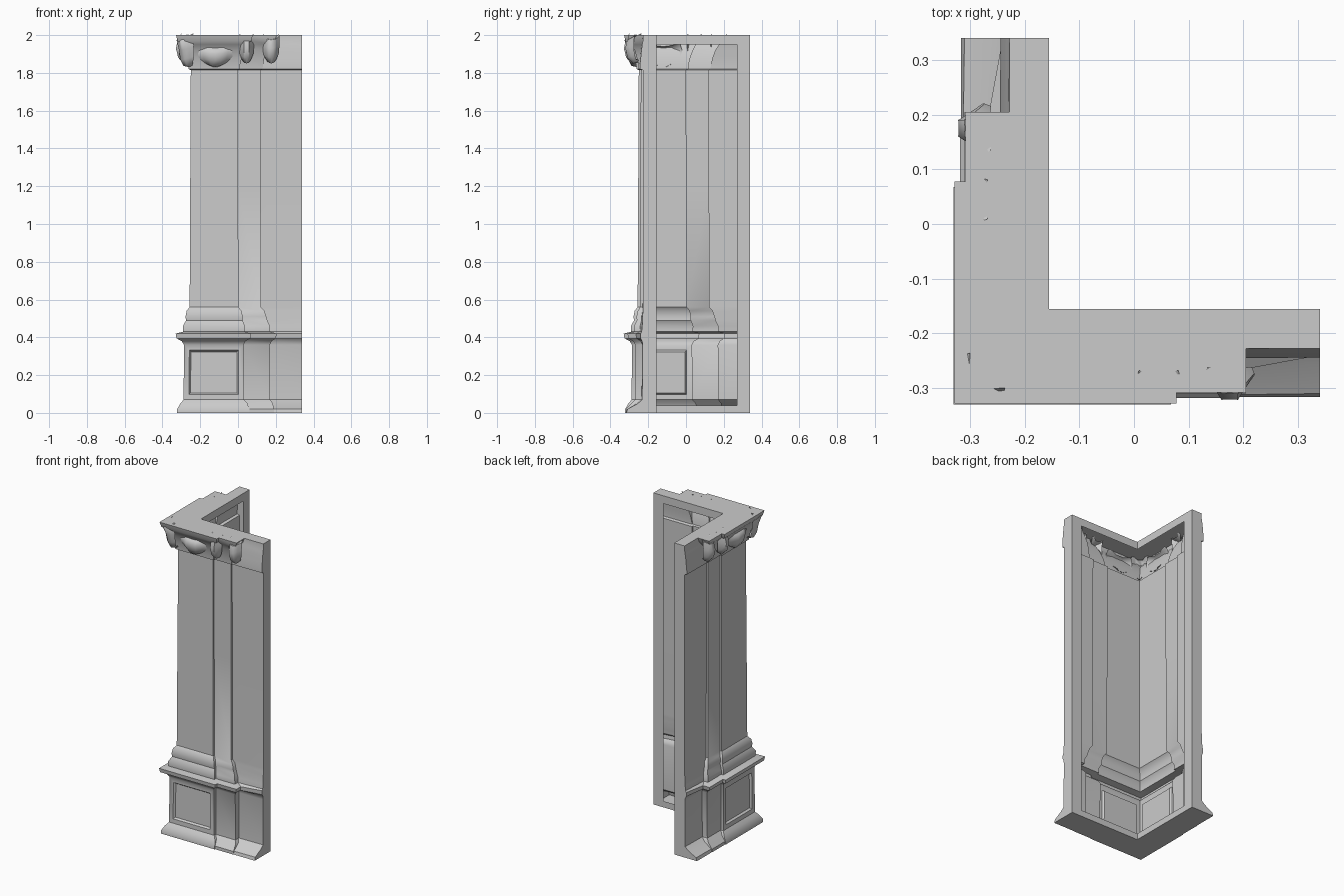
import bpy, bmesh, math
from mathutils import Vector

if "Cube" in bpy.data.objects:
    bpy.data.objects.remove(bpy.data.objects["Cube"])

END, BACK = 0.34, -0.155      # arm end and rear plane of the L-shaped plan


def finish(bm, name, angle=35):
    me = bpy.data.meshes.new(name)
    bm.to_mesh(me)
    bm.free()
    ob = bpy.data.objects.new(name, me)
    bpy.context.collection.objects.link(ob)
    bpy.context.view_layer.objects.active = ob
    ob.select_set(True)
    bpy.ops.object.shade_smooth_by_angle(angle=math.radians(angle))
    ob.select_set(False)
    return ob


def plan(d0, x0, d1, x1, d2, d3):
    """Stepped half plan along the front arm, mirrored across the diagonal."""
    half = [(END, -d3), (x1, -d2), (x1, -d1), (x0, -d1), (x0, -d0)]
    return half + [(-d0, -d0)] + [(y, x) for x, y in reversed(half)]


def loft(name, rows, cap_bottom=False, cap_top=False, panel_row=None):
    bm = bmesh.new()
    rings = [[bm.verts.new((x, y, r[0])) for x, y in plan(*r[1:])] for r in rows]
    panels = []
    for k, (a, b) in enumerate(zip(rings, rings[1:])):
        for i in range(len(a) - 1):
            f = bm.faces.new((a[i], b[i], b[i + 1], a[i + 1]))
            if k == panel_row and i in (4, 5):
                panels.append(f)
    # thin ends of both arms
    for side, flip in ((0, False), (-1, True)):
        for a, b in zip(rings, rings[1:]):
            lo, hi = a[side], b[side]
            p = [lo.co.copy(), hi.co.copy()]
            for v in p:
                if flip:
                    v.x = BACK
                else:
                    v.y = BACK
            q = [lo, bm.verts.new(p[0]), bm.verts.new(p[1]), hi]
            bm.faces.new(q[::-1] if flip else q)
    # L-shaped caps
    for ring, on, up in ((rings[0], cap_bottom, False), (rings[-1], cap_top, True)):
        if on:
            z = ring[0].co.z
            vs = [bm.verts.new(v.co) for v in ring]
            vs += [bm.verts.new(c + (z,)) for c in ((BACK, END), (BACK, BACK), (END, BACK))]
            bm.faces.new(vs[::-1] if up else vs)
    # sunken panels
    for f in panels:
        n = f.normal.copy() if f.normal.length else None
        f.normal_update()
        n = f.normal.copy()
        bmesh.ops.inset_individual(bm, faces=[f], thickness=0.04)
        bmesh.ops.inset_individual(bm, faces=[f], thickness=0.012)
        for v in f.verts:
            v.co -= n * 0.012
    return finish(bm, name)


# rows: z, face depth, face edge, step depth, step edge, wall depth, end depth
loft("pedestal", [
    (0.00, .322, .060, .318, .190, .316, .316),
    (0.02, .322, .060, .318, .190, .312, .310),
    (0.05, .305, .050, .290, .185, .262, .255),
    (0.07, .288, .032, .270, .170, .235, .232),
    (0.36, .286, .030, .268, .168, .232, .230),
    (0.38, .298, .040, .280, .178, .242, .232),
    (0.395, .326, .065, .305, .200, .262, .240),
    (0.42, .330, .068, .310, .205, .265, .240),
    (0.43, .290, .035, .275, .170, .245, .235)],
    cap_bottom=True, panel_row=3)

loft("shaft", [
    (0.43, .290, .035, .275, .170, .245, .235),
    (0.46, .292, .036, .276, .170, .243, .232),
    (0.49, .275, .025, .260, .155, .235, .230),
    (0.51, .278, .025, .262, .150, .235, .230),
    (0.54, .272, .018, .255, .140, .230, .228),
    (0.56, .256, .003, .243, .122, .229, .228),
    (1.20, .253, .000, .241, .120, .228, .228),
    (1.815, .250, -.003, .239, .118, .228, .228)])

loft("capital", [
    (1.815, .250, -.003, .239, .118, .228, .228),
    (1.82, .262, .010, .250, .130, .246, .244),
    (1.84, .264, .010, .252, .132, .246, .244),
    (1.88, .272, .020, .260, .140, .242, .240),
    (1.92, .285, .035, .272, .155, .238, .236),
    (1.95, .302, .050, .285, .175, .234, .232),
    (1.97, .320, .070, .302, .195, .230, .228),
    (2.00, .328, .078, .308, .205, .228, .228)],
    cap_top=True)


# open rear frame: post, head and sill on each arm
bm = bmesh.new()
for swap in (False, True):
    for a, b, z0, z1 in ((0.27, END, 0, 2), (BACK, 0.27, 1.95, 2), (BACK, 0.27, 0, 0.04)):
        pts = [(a, z0), (a, z1), (b, z1), (b, z0)]
        co = [(BACK, u, z) if swap else (u, BACK, z) for u, z in pts]
        bm.faces.new([bm.verts.new(c) for c in (co[::-1] if swap else co)])
finish(bm, "rear_frame")


def leaf(name, centre, out, width, path):
    """Cupped curling leaf; path lists (projection, height, width factor)."""
    out = Vector(out).normalized()
    side = Vector((-out.y, out.x, 0))
    bm = bmesh.new()
    n = 6
    rows = []
    for d, z, w in path:
        row = []
        for i in range(n + 1):
            t = 2 * i / n - 1
            rib = 0.006 * (i % 2)
            p = Vector(centre) + side * (t * w * width / 2) + out * (d * (1 - .7 * t * t) - rib)
            p.z = z + 0.02 * t * t
            row.append(bm.verts.new(p))
        rows.append(row)
    for a, b in zip(rows, rows[1:]):
        for i in range(n):
            bm.faces.new((a[i], a[i + 1], b[i + 1], b[i]))
    return finish(bm, name, 60)


# carved leaves of the capital, repeated on both faces
bowl = [(0, 1.83, .45), (.025, 1.835, .6), (.045, 1.865, .9), (.055, 1.90, 1), (.04, 1.93, .9), (.01, 1.94, .8)]
curl = [(0, 1.855, .4), (.03, 1.85, .6), (.06, 1.88, .9), (.072, 1.93, 1), (.06, 1.975, 1), (.02, 1.985, .9)]
for side in ("front", "left"):
    for label, u, d, width, path in (("bowl_leaf", -.12, .262, .20, bowl),
                                     ("inner_curl_leaf", .045, .262, .08, curl),
                                     ("outer_curl_leaf", .175, .255, .09, curl)):
        c, o = ((u, -d, 0), (0, -1, 0)) if side == "front" else ((-d, u, 0), (-1, 0, 0))
        leaf(side + "_" + label, c, o, width, path)
leaf("corner_leaf", (-.255, -.255, 0), (-1, -1, 0), .10,
     [(0, 1.83, .4), (.04, 1.835, .7), (.06, 1.87, 1), (.07, 1.92, 1), (.09, 1.97, 1), (.06, 1.99, .9)])
